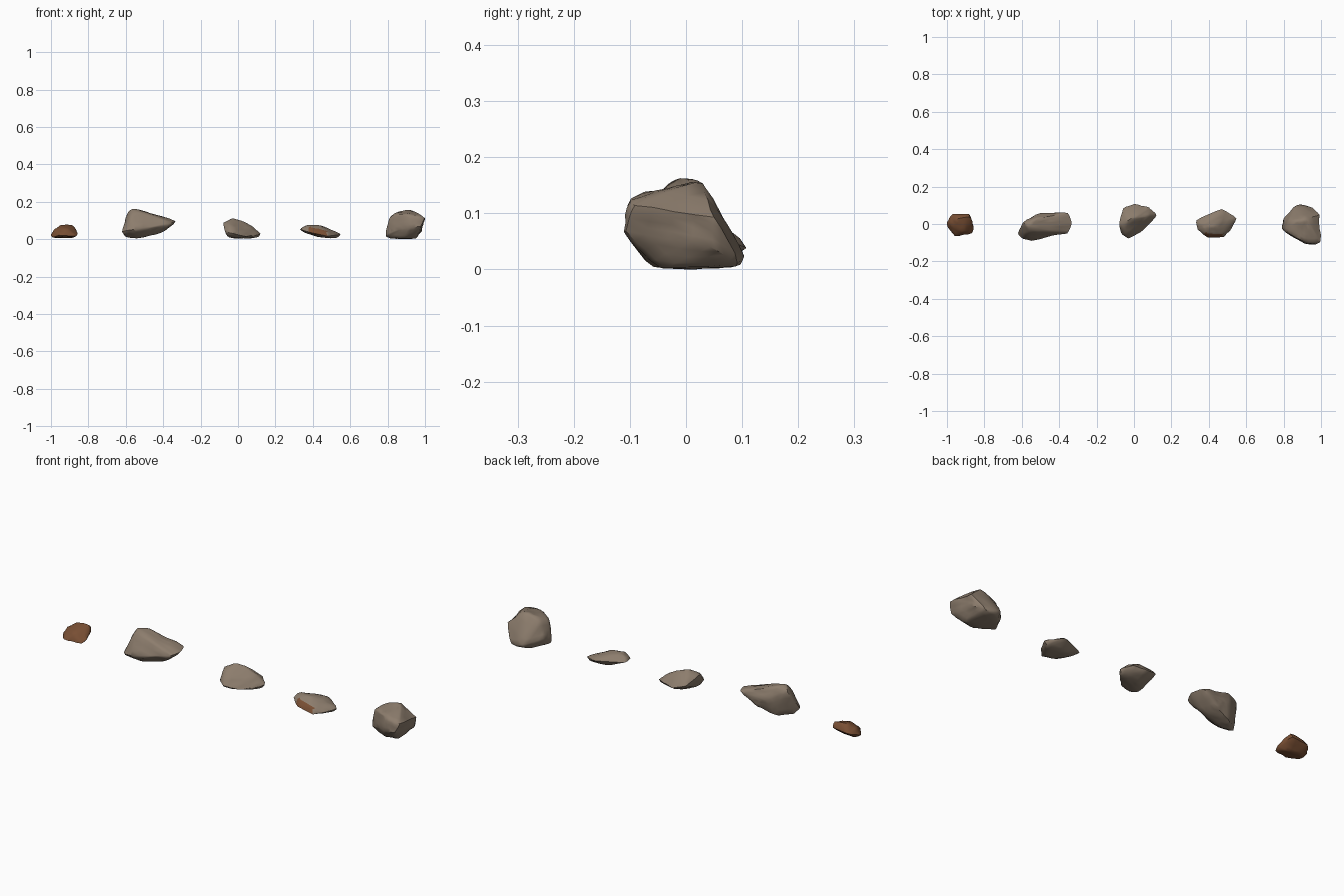
import bpy, bmesh, math
from mathutils import Vector, noise

cube = bpy.data.objects.get("Cube")
if cube:
    bpy.data.objects.remove(cube, do_unlink=True)


def make_material(name, colour):
    mat = bpy.data.materials.new(name)
    mat.use_nodes = True
    mat.diffuse_color = (*colour, 1)
    mat.node_tree.nodes["Principled BSDF"].inputs["Base Color"].default_value = (*colour, 1)
    return mat


stone = make_material("grey stone", (0.265, 0.205, 0.153))
rust = make_material("rust brown stone", (0.19, 0.078, 0.034))


def make_rock(name, centre_x, corners, materials, dents=(), face_rule=None):
    """Chipped rock: hull of corner points in hundredths, softened and roughened."""
    bm = bmesh.new()
    for corner in corners:
        bm.verts.new(Vector(corner) / 100)
    hull = bmesh.ops.convex_hull(bm, input=bm.verts[:])
    spare = set(hull["geom_interior"]) | set(hull["geom_unused"])
    spare = [v for v in spare if isinstance(v, bmesh.types.BMVert)]
    bmesh.ops.delete(bm, geom=spare, context="VERTS")

    # Split the facets, then wear down their edges
    bmesh.ops.subdivide_edges(bm, edges=bm.edges[:], cuts=3, use_grid_fill=True)
    bmesh.ops.triangulate(bm, faces=bm.faces[:])
    bmesh.ops.smooth_vert(bm, verts=bm.verts[:], factor=0.4,
                          use_axis_x=True, use_axis_y=True, use_axis_z=True)

    # Uneven surface and hollows
    bmesh.ops.recalc_face_normals(bm, faces=bm.faces[:])
    bm.normal_update()
    offset = Vector((centre_x * 7, 0, 0))
    moves = []
    for v in bm.verts:
        push = 0.0015 + 0.004 * noise.noise(v.co * 40 + offset)
        for spot, radius, depth in dents:
            near = 1 - (v.co - Vector(spot) / 100).length / radius
            push -= depth * max(near, 0)
        moves.append(v.normal * push)
    for v, move in zip(bm.verts, moves):
        v.co += move
    bm.normal_update()
    if face_rule:
        for face in bm.faces:
            face.material_index = int(face_rule(face))

    mesh = bpy.data.meshes.new(name)
    bm.to_mesh(mesh)
    bm.free()
    for mat in materials:
        mesh.materials.append(mat)
    mesh.shade_smooth()
    mesh.set_sharp_from_angle(angle=math.radians(40))
    rock = bpy.data.objects.new(name, mesh)
    rock.location.x = centre_x
    bpy.context.collection.objects.link(rock)


def rusty_front(face):
    """Steep front patch of the flat rock."""
    x = face.calc_center_median().x
    return face.normal.y < -0.45 and face.normal.z < 0.8 and -0.065 < x < 0.035


make_rock("small_rust_rock", -0.93, [
    (-7.2, 1, 2.5), (-6, -3, 1), (-4, 5.5, 4), (5, 5.5, 5), (7.4, -2, 3),
    (7, -5, 1.5), (-3, -6.7, 2), (-1, 3, 7.8), (5, 4, 7.4), (-5, 0, 5.5),
    (1, -4, 5.8), (4, 0, 0.6), (-4, 1, 0.6)], [rust])

make_rock("long_rock", -0.475, [
    (-14.6, -5, 3.5), (-12, -8, 4.5), (-8, -9.2, 5), (-12, 1, 14), (-9, -1, 16.5),
    (-5, 3, 15.5), (-1, 2, 14.5), (13, 6, 10), (15.2, 0, 9.5), (13, -5, 8.8),
    (3, -6, 5), (-5, -3, 0.6), (6, -2, 3), (-13, -3, 1.5), (-3, 6, 9),
    (4, 6, 7), (-9, -4, 15), (2, -5, 10), (-6, 3, 1), (3, 5, 4),
    (-9, -2, 0.5)], [stone],
    dents=[((4, -6, 7), 0.06, 0.01), ((2, 4, 11), 0.06, 0.008)])

make_rock("middle_rock", 0.02, [
    (-10, 0, 9), (-8, 9, 5.5), (-2, 11, 3.8), (6, 9, 4.5), (10.4, 5, 3),
    (6, 0, 1.5), (1, -5, 1.5), (-5, -8.2, 3), (-9, -5, 4), (-5, 2, 11.2),
    (-1, 4, 10.3), (5, 4, 7.5), (-7, -5, 7), (-7, -3, 0.6), (8.5, 4, 0.8),
    (-2, 4, 0.6)], [stone])

make_rock("flat_rock", 0.44, [
    (-11.2, 2, 5), (-10, -3, 5), (-8, 0, 7.2), (-5, -5, 6.3), (-6, -2, 7.5),
    (0, -1, 7.3), (2, 5, 6.3), (3, 8.5, 4.5), (11.3, 3, 2.5), (7, -4, 2),
    (4, -7.2, 1.5), (-5, -7.2, 3.5), (3, -5.5, 4.5), (9.5, 3, 0.8), (0, 3, 1),
    (3, -5, 0.8), (-7, 0, 3)], [stone, rust], face_rule=rusty_front)

make_rock("large_rock", 0.89, [
    (-10.3, -2, 1.5), (-9, 3, 5), (-8, -4, 12), (-6, 2, 13), (-2, 10.7, 2.5),
    (5, 9.5, 0.9), (3, 3, 15.6), (-2, 1, 15), (10.5, 5, 9.5), (10, -4, 10.8),
    (11.2, -10, 11.5), (3, -10, 13), (9, -11.2, 7), (2, -10.5, 6), (-7, -5, 4),
    (0, -6, 0.3), (6, -4, 0.3), (-3, 8, 0.4), (9, 5, 4), (4, -1, 15),
    (-4, -6, 13.3), (-8, 0, 0.7)], [stone],
    dents=[((10, 0, 9), 0.05, 0.015)])
